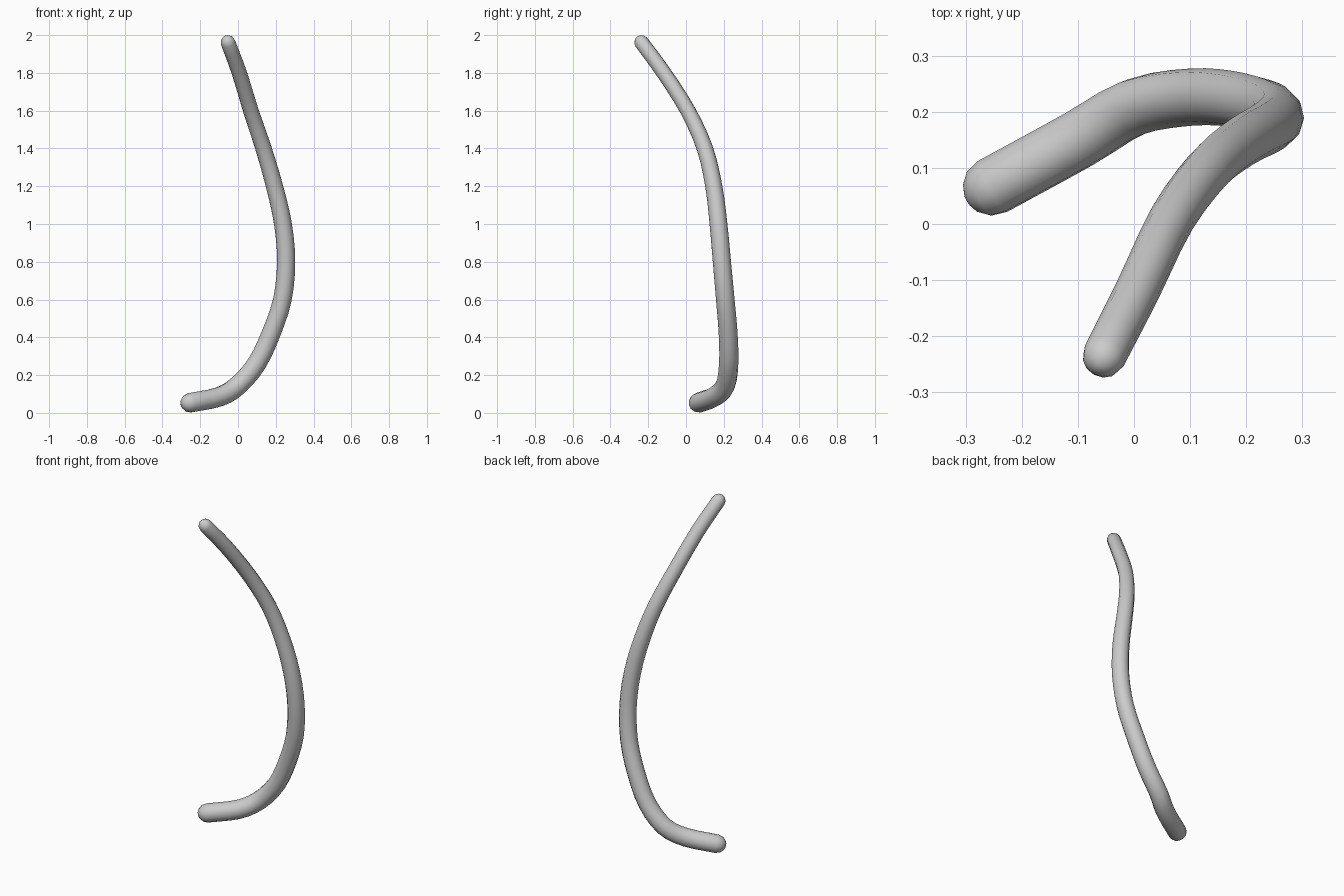
import bpy, bmesh, math
from mathutils import Vector

if "Cube" in bpy.data.objects:
    bpy.data.objects.remove(bpy.data.objects["Cube"])

# Centre line of the bent rod: x, y, z, radius
PATH = [(-0.252, 0.067, 0.054, 0.053), (-0.10, 0.15, 0.085, 0.053),
        (0.00, 0.208, 0.145, 0.052), (0.10, 0.226, 0.262, 0.051),
        (0.175, 0.223, 0.42, 0.050), (0.235, 0.208, 0.60, 0.049),
        (0.255, 0.190, 0.80, 0.048), (0.238, 0.172, 1.00, 0.047),
        (0.193, 0.147, 1.20, 0.045), (0.135, 0.100, 1.40, 0.043),
        (0.068, 0.010, 1.60, 0.041), (0.007, -0.117, 1.80, 0.040),
        (-0.053, -0.235, 1.961, 0.039)]
SIDES, STEPS = 12, 3


def spline(pts, steps):
    """Catmull-Rom samples through 4D points (position and radius)."""
    p = [Vector(q) for q in pts]
    p = [2 * p[0] - p[1]] + p + [2 * p[-1] - p[-2]]
    out = []
    for a, b, c, d in zip(p, p[1:], p[2:], p[3:]):
        for i in range(steps):
            t = i / steps
            out.append(0.5 * (2 * b + (c - a) * t + (2 * a - 5 * b + 4 * c - d) * t**2
                              + (3 * b - a - 3 * c + d) * t**3))
    return out + [p[-2]]


samples = [(v.to_3d(), v.w) for v in spline(PATH, STEPS)]
centres = [c for c, r in samples]
tangents = [(centres[min(i + 1, len(centres) - 1)] - centres[max(i - 1, 0)]).normalized()
            for i in range(len(centres))]
rings = [(c, r, t) for (c, r), t in zip(samples, tangents)]


# Rounded ends
def dome(ring, sign):
    c, r, t = ring
    return [(c + t * sign * r * math.sin(math.radians(a)),
             r * math.cos(math.radians(a)), t) for a in (30, 58, 78)]


rings = dome(rings[0], -1)[::-1] + rings + dome(rings[-1], 1)

# Skin the rings with a twist-free frame
bm = bmesh.new()
loops, side, last = [], rings[0][2].orthogonal().normalized(), rings[0][2]
for c, r, t in rings:
    side = last.rotation_difference(t) @ side
    side = (side - t * side.dot(t)).normalized()
    last, up = t, t.cross(side)
    angles = [math.tau * k / SIDES for k in range(SIDES)]
    loops.append([bm.verts.new(c + r * (side * math.cos(a) + up * math.sin(a))) for a in angles])
for lo, hi in zip(loops, loops[1:]):
    for k in range(SIDES):
        n = (k + 1) % SIDES
        bm.faces.new((lo[k], lo[n], hi[n], hi[k]))

# Poles close the two ends
for loop, ring, (c, r, t), s in ((loops[0], samples[0], rings[0], -1),
                                 (loops[-1], samples[-1], rings[-1], 1)):
    pole = bm.verts.new(ring[0] + t * s * ring[1])
    for k in range(SIDES):
        bm.faces.new((loop[k], loop[(k + 1) % SIDES], pole))
bmesh.ops.recalc_face_normals(bm, faces=bm.faces)
for f in bm.faces:
    f.smooth = True

mesh = bpy.data.meshes.new("bent_rod")
bm.to_mesh(mesh)
bm.free()
bpy.context.collection.objects.link(bpy.data.objects.new("bent_rod", mesh))
